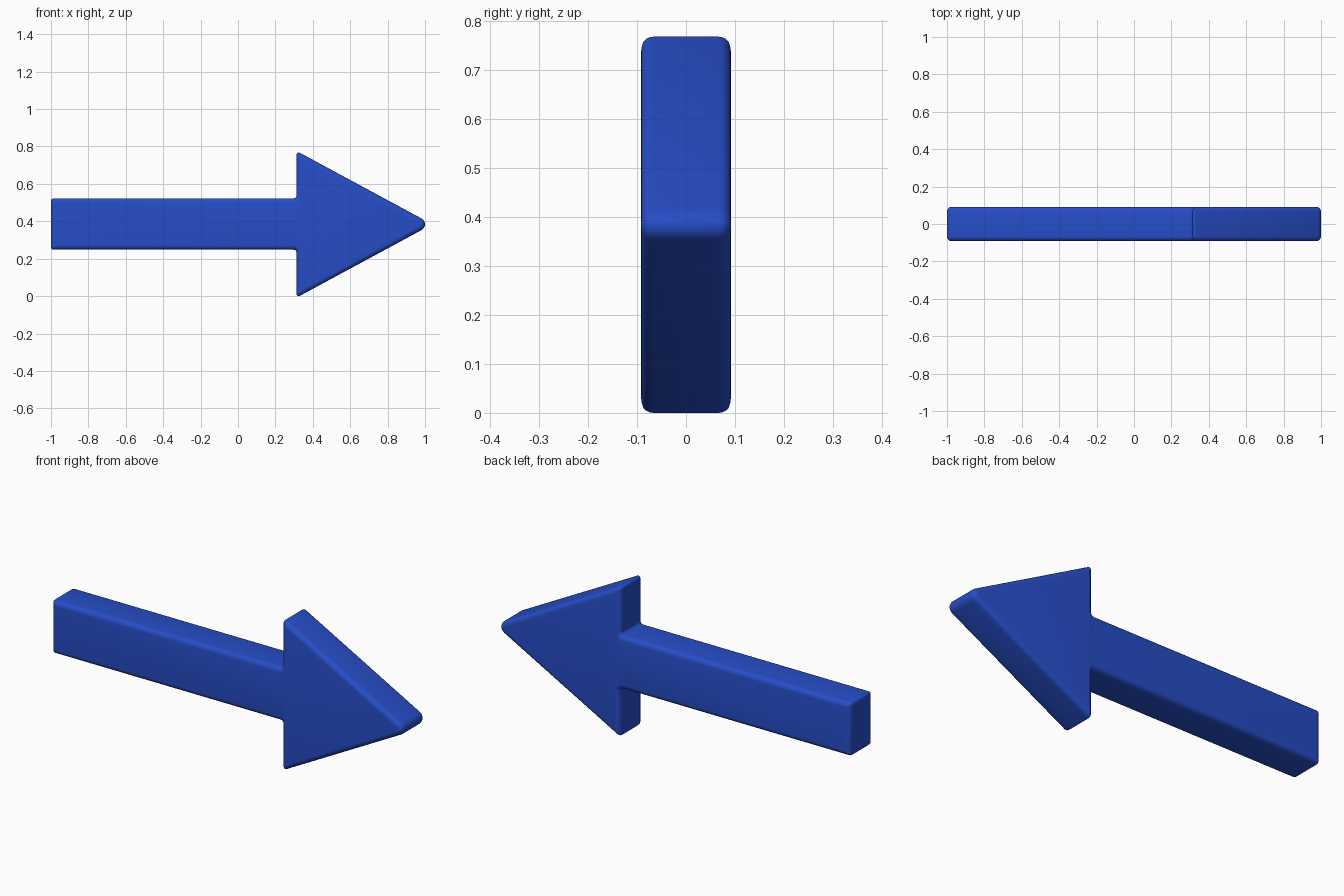
import bpy, bmesh, math
from mathutils import Vector

if "Cube" in bpy.data.objects:
    bpy.data.objects.remove(bpy.data.objects["Cube"])

HALF_Y = 0.092      # half thickness
BEVEL = 0.025       # rounding of front and back rims
ZC = 0.386          # height of the centre line

# Sharp outline (x, z), counter-clockwise, with a corner radius for each point
outline = [
    (-1.0, 0.25, 0.015), (0.313, 0.25, 0.015), (0.313, ZC - 0.392, 0.012),
    (1.0386, ZC, 0.035),
    (0.313, ZC + 0.392, 0.012), (0.313, 0.525, 0.015), (-1.0, 0.525, 0.015),
]
pts = [Vector((x, z)) for x, z, r in outline]
radii = [r for x, z, r in outline]
N = len(pts)


def ring(inset, steps=5):
    """Outline moved inwards by inset, with every corner rounded."""
    result = []
    for i in range(N):
        d0 = (pts[i] - pts[i - 1]).normalized()
        d1 = (pts[(i + 1) % N] - pts[i]).normalized()
        n0, n1 = Vector((-d0.y, d0.x)), Vector((-d1.y, d1.x))
        miter = (n0 + n1) / (1 + n0.dot(n1))
        turn = d0.x * d1.y - d0.y * d1.x
        side = 1 if turn > 0 else -1
        r = max(radii[i] - side * inset, 0.002)
        centre = pts[i] + miter * (inset + side * r)
        start = -n0 * side
        angle = math.atan2(turn, d0.dot(d1))
        for k in range(steps + 1):
            a = angle * k / steps
            c, s = math.cos(a), math.sin(a)
            result.append(centre + r * Vector((start.x * c - start.y * s,
                                               start.x * s + start.y * c)))
    return result


# Layers through the thickness: quarter-round rim, straight side, quarter-round rim
half = []
for k in range(6):
    a = math.pi / 2 * k / 5
    half.append((-HALF_Y + BEVEL * (1 - math.sin(a)), BEVEL * (1 - math.cos(a))))
layers = half[::-1] + [(-y, d) for y, d in half]

bm = bmesh.new()
rings = [[bm.verts.new((p.x, y, p.y)) for p in ring(d)] for y, d in layers]
for a, b in zip(rings, rings[1:]):
    for i in range(len(a)):
        j = (i + 1) % len(a)
        bm.faces.new((a[i], a[j], b[j], b[i]))
bm.faces.new(rings[0])
bm.faces.new(rings[-1][::-1])
bmesh.ops.recalc_face_normals(bm, faces=bm.faces)

# Stand on the ground
low = min(v.co.z for v in bm.verts)
bmesh.ops.translate(bm, verts=bm.verts, vec=(0, 0, -low))

mesh = bpy.data.meshes.new("arrow")
bm.to_mesh(mesh)
bm.free()
arrow = bpy.data.objects.new("arrow", mesh)
bpy.context.collection.objects.link(arrow)

# Single blue colour
blue = bpy.data.materials.new("royal blue")
blue.diffuse_color = (0.02, 0.075, 0.58, 1)
blue.use_nodes = True
blue.node_tree.nodes["Principled BSDF"].inputs["Base Color"].default_value = blue.diffuse_color
mesh.materials.append(blue)

bpy.context.view_layer.objects.active = arrow
arrow.select_set(True)
bpy.ops.object.shade_smooth_by_angle(angle=math.radians(40))
